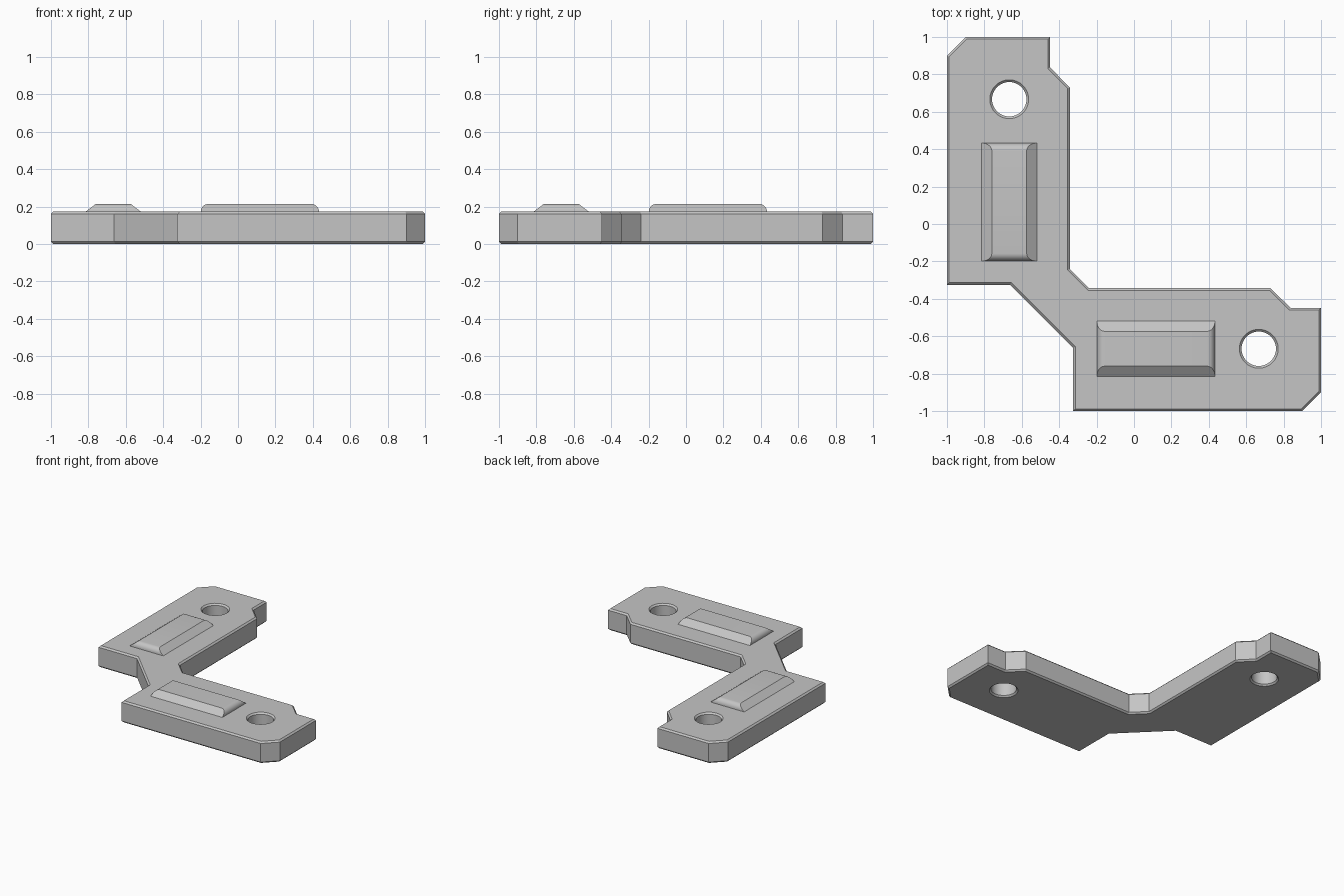
import bpy, bmesh, math
from mathutils import Vector

cube = bpy.data.objects.get("Cube")
if cube:
    bpy.data.objects.remove(cube, do_unlink=True)

GREY = (0.56, 0.56, 0.56, 1)
grey = bpy.data.materials.new("plain grey")
grey.use_nodes = True
grey.diffuse_color = GREY
grey.node_tree.nodes["Principled BSDF"].inputs["Base Color"].default_value = GREY

HEIGHT, CHAMFER = 0.172, 0.012


def swapped(points):
    """Reflect points across the diagonal, keeping the winding."""
    return [(y, x) for x, y in reversed(points)]


def inset(points, d):
    """Move a closed counter-clockwise outline inward by d."""
    result = []
    for i, p in enumerate(points):
        a, b, c = Vector(points[i - 1]), Vector(p), Vector(points[(i + 1) % len(points)])
        u, v = (b - a).normalized(), (c - b).normalized()
        n1, n2 = Vector((-u.y, u.x)), Vector((-v.y, v.x))
        result.append(b + (n1 + n2) * d / (1 + n1.dot(n2)))
    return result


def bridge(bm, low, high):
    """Join two rings with quads."""
    n = len(low)
    for i in range(n):
        j = (i + 1) % n
        bm.faces.new((low[i], low[j], high[j], high[i]))


def finish(bm, name):
    bmesh.ops.recalc_face_normals(bm, faces=bm.faces)
    mesh = bpy.data.meshes.new(name)
    bm.to_mesh(mesh)
    bm.free()
    mesh.materials.append(grey)
    obj = bpy.data.objects.new(name, mesh)
    bpy.context.collection.objects.link(obj)
    bpy.ops.object.select_all(action="DESELECT")
    obj.select_set(True)
    bpy.context.view_layer.objects.active = obj
    bpy.ops.object.shade_smooth_by_angle(angle=math.radians(25))


# Corner plate: mirrored outline and two round holes, all edges chamfered
arm = [(-0.325, -0.662), (-0.325, -1), (0.9, -1), (1, -0.9),
       (1, -0.448), (0.836, -0.448), (0.73, -0.343), (-0.24, -0.343)]
outline = arm + swapped(arm)
turns = [-math.tau * i / 48 for i in range(48)]
hole = [(0.667 + 0.092 * math.cos(t), -0.667 + 0.092 * math.sin(t)) for t in turns]

bm = bmesh.new()
caps = ([], [])
for loop in (outline, hole, swapped(hole)):
    rings = []
    for z, d in ((0, CHAMFER), (CHAMFER, 0), (HEIGHT - CHAMFER, 0), (HEIGHT, CHAMFER)):
        rings.append([bm.verts.new((x, y, z)) for x, y in inset(loop, d)])
    for low, high in zip(rings, rings[1:]):
        bridge(bm, low, high)
    for cap, ring in zip(caps, (rings[0], rings[-1])):
        cap += [bm.edges.get((ring[i - 1], ring[i])) for i in range(len(ring))]
for cap, up in zip(caps, (-1, 1)):
    bmesh.ops.triangle_fill(bm, edges=cap, use_beauty=True, normal=(0, 0, up))
finish(bm, "corner_plate")


# Raised pads: sloping long sides and rounded ends
def pad(name, swap):
    rise, steps = 0.042, 8
    bm = bmesh.new()
    rings = []
    for i in range(steps + 1):
        a = math.pi / 2 * i / steps
        half_length = 0.316 - rise * (1 - math.cos(a))
        half_width = 0.148 - 0.055 * math.sin(a)
        ring = [(0.117 + sx * half_length, -0.667 + sy * half_width)
                for sx, sy in ((-1, -1), (1, -1), (1, 1), (-1, 1))]
        ring = swapped(ring) if swap else ring
        rings.append([bm.verts.new((x, y, HEIGHT + rise * math.sin(a))) for x, y in ring])
    for low, high in zip(rings, rings[1:]):
        bridge(bm, low, high)
    bm.faces.new(rings[-1])
    bm.faces.new(rings[0][::-1])
    finish(bm, name)


pad("front_pad", False)
pad("side_pad", True)
